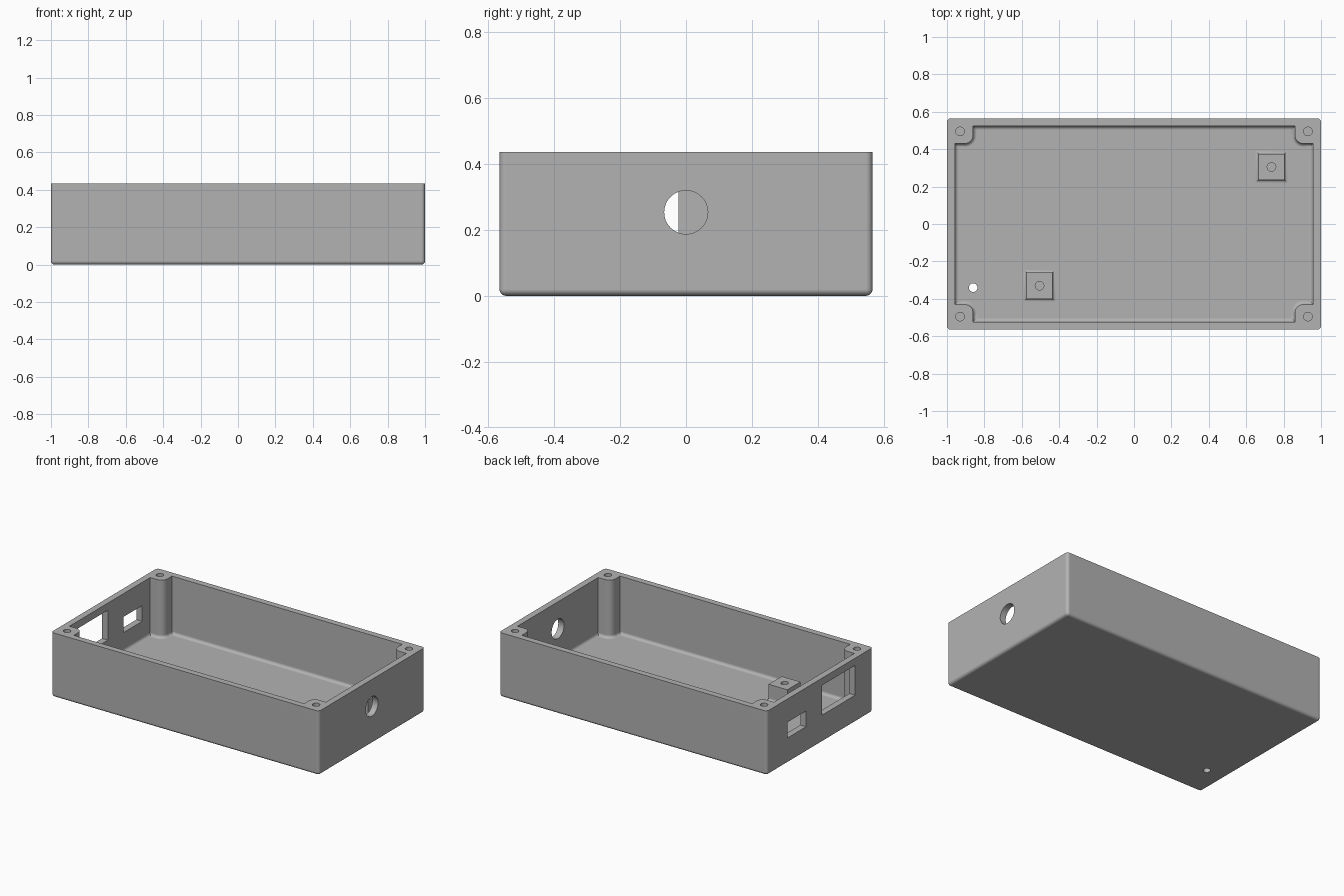
import bpy, bmesh, math
from mathutils import Matrix

if "Cube" in bpy.data.objects:
    bpy.data.objects.remove(bpy.data.objects["Cube"], do_unlink=True)

HX, HY, H = 1.0, 0.565, 0.435        # outer half sizes and height
IX, IY, FLOOR = 0.957, 0.523, 0.045  # cavity half sizes and floor level
HOLE_R = 0.023

grey = bpy.data.materials.new("plain grey")
grey.use_nodes = True
grey.diffuse_color = (0.45, 0.45, 0.45, 1)
grey.node_tree.nodes["Principled BSDF"].inputs["Base Color"].default_value = grey.diffuse_color


def to_object(name, bm):
    bmesh.ops.recalc_face_normals(bm, faces=bm.faces)
    mesh = bpy.data.meshes.new(name)
    bm.to_mesh(mesh)
    bm.free()
    obj = bpy.data.objects.new(name, mesh)
    bpy.context.collection.objects.link(obj)
    mesh.materials.append(grey)
    return obj


def prism(bm, outline, z0, z1):
    face = bm.faces.new([bm.verts.new((x, y, z0)) for x, y in outline])
    new = bmesh.ops.extrude_face_region(bm, geom=[face])["geom"]
    tops = [v for v in new if isinstance(v, bmesh.types.BMVert)]
    bmesh.ops.translate(bm, verts=tops, vec=(0, 0, z1 - z0))


def round_edges(bm, test, radius):
    edges = [e for e in bm.edges if test(e.verts[0].co, e.verts[1].co)]
    bmesh.ops.bevel(bm, geom=edges, offset=radius, segments=5, profile=0.5, affect='EDGES')


def on_bottom(z):
    return lambda a, b: abs(a.z - z) < 1e-4 and abs(b.z - z) < 1e-4


def box(name, lo, hi):
    bm = bmesh.new()
    prism(bm, [(lo[0], lo[1]), (hi[0], lo[1]), (hi[0], hi[1]), (lo[0], hi[1])], lo[2], hi[2])
    return to_object(name, bm)


def rod(name, centre, radius, depth, axis='Z'):
    bm = bmesh.new()
    turn = Matrix.Rotation(math.pi / 2, 4, 'Y') if axis == 'X' else Matrix()
    bmesh.ops.create_cone(bm, cap_ends=True, segments=48, radius1=radius, radius2=radius,
                          depth=depth, matrix=Matrix.Translation(centre) @ turn)
    return to_object(name, bm)


def cut(target, cutters):
    for cutter in cutters:
        mod = target.modifiers.new("cut", 'BOOLEAN')
        mod.operation, mod.solver, mod.object = 'DIFFERENCE', 'EXACT', cutter
        bpy.context.view_layer.objects.active = target
        bpy.ops.object.modifier_apply(modifier=mod.name)
        bpy.data.objects.remove(cutter, do_unlink=True)


def finish(obj):
    bpy.ops.object.select_all(action='DESELECT')
    obj.select_set(True)
    bpy.context.view_layer.objects.active = obj
    bpy.ops.object.shade_smooth_by_angle(angle=math.radians(32))
    mod = obj.modifiers.new("even normals", 'WEIGHTED_NORMAL')
    mod.keep_sharp = True


# Outer block with rounded upright and bottom edges
bm = bmesh.new()
prism(bm, [(-HX, -HY), (HX, -HY), (HX, HY), (-HX, HY)], 0, H)
round_edges(bm, lambda a, b: abs(a.z - b.z) > 0.1 or on_bottom(0)(a, b), 0.02)
tray = to_object("enclosure_tray", bm)

# Cavity outline steps around a rounded screw post in each corner
BX, BY, R = 0.86, 0.43, 0.045
corner = [(IX, BY)]
for i in range(9):
    a = math.radians(270 - 90 * i / 8)
    corner.append((BX + R + R * math.cos(a), BY + R + R * math.sin(a)))
corner.append((BX, IY))
outline = []
for sx, sy in ((1, 1), (-1, 1), (-1, -1), (1, -1)):
    pts = [(sx * x, sy * y) for x, y in corner]
    outline += pts if sx * sy > 0 else pts[::-1]
bm = bmesh.new()
prism(bm, outline, FLOOR, H + 0.1)
round_edges(bm, on_bottom(FLOOR), 0.02)
cavity = to_object("cavity_cutter", bm)

# Screw holes, wall openings and drain hole
cutters = [cavity]
for sx in (-1, 1):
    for sy in (-1, 1):
        cutters.append(rod("screw_cutter", (sx * 0.93, sy * 0.495, H), HOLE_R, 0.4))
cutters.append(rod("cable_cutter", (HX, 0, 0.253), 0.066, 0.3, 'X'))
cutters.append(box("large_port_cutter", (-1.1, -0.375, 0.185), (-0.9, -0.022, 0.386)))
cutters.append(box("small_port_cutter", (-1.1, 0.148, 0.172), (-0.9, 0.345, 0.278)))
cutters.append(rod("drain_cutter", (-0.86, -0.34, 0), HOLE_R, 0.3))
cut(tray, cutters)
finish(tray)

# Square standoffs with a flared foot
for name, cx, cy in (("front_standoff", -0.505, -0.33), ("back_standoff", 0.735, 0.305)):
    bm = bmesh.new()
    levels = [(0.07 + 0.015 * (1 - math.sin(t)), FLOOR + 0.015 * (1 - math.cos(t)))
              for t in (math.pi / 2 * i / 4 for i in range(5))]
    levels = [(levels[0][0], FLOOR - 0.01)] + levels + [(0.07, 0.152)]
    rings = [[bm.verts.new((cx + sx * w, cy + sy * w, z))
              for sx, sy in ((-1, -1), (1, -1), (1, 1), (-1, 1))] for w, z in levels]
    for low, high in zip(rings, rings[1:]):
        for i in range(4):
            j = (i + 1) % 4
            bm.faces.new((low[i], low[j], high[j], high[i]))
    bm.faces.new(rings[0][::-1])
    bm.faces.new(rings[-1])
    standoff = to_object(name, bm)
    cut(standoff, [rod("pilot_cutter", (cx, cy, 0.152), HOLE_R, 0.19)])
    finish(standoff)
